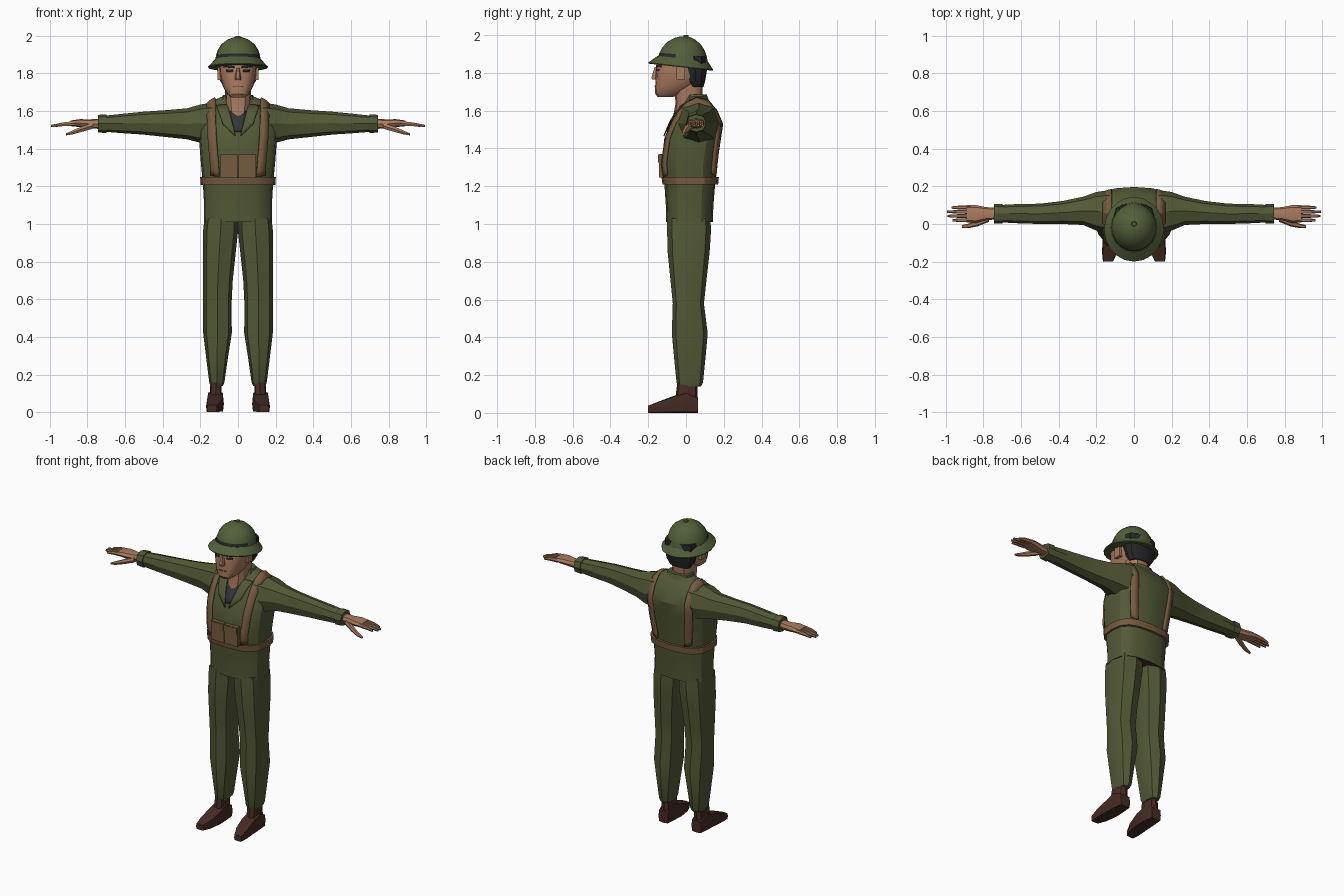
import bpy, bmesh, math
from mathutils import Vector
from mathutils.bvhtree import BVHTree

if "Cube" in bpy.data.objects:
    bpy.data.objects.remove(bpy.data.objects["Cube"])


def material(name, *rgb):
    m = bpy.data.materials.new(name)
    m.diffuse_color = (*rgb, 1)
    m.use_nodes = True
    m.node_tree.nodes["Principled BSDF"].inputs["Base Color"].default_value = m.diffuse_color
    return m


OLIVE = material("olive cloth", 0.085, 0.10, 0.037)
HELMET = material("helmet green", 0.085, 0.115, 0.042)
SKIN = material("skin", 0.40, 0.20, 0.115)
LEATHER = material("tan webbing", 0.18, 0.105, 0.05)
BOOT = material("dark brown leather", 0.06, 0.024, 0.016)
HAIR = material("black hair", 0.02, 0.02, 0.022)
SHIRT = material("grey undershirt", 0.035, 0.036, 0.042)

AXES = {'z': lambda t, a, b: (a, b, t),
        'x': lambda t, a, b: (t, a, b),
        'y': lambda t, a, b: (a, t, b)}


def finish(name, bm, mats, mirror=False, thick=0, angle=30):
    """Turn a bmesh into a named object, optionally mirrored and thickened."""
    bmesh.ops.recalc_face_normals(bm, faces=bm.faces[:])
    me = bpy.data.meshes.new(name)
    bm.to_mesh(me)
    bm.free()
    ob = bpy.data.objects.new(name, me)
    bpy.context.collection.objects.link(ob)
    for m in mats:
        me.materials.append(m)
    bpy.ops.object.select_all(action='DESELECT')
    ob.select_set(True)
    bpy.context.view_layer.objects.active = ob
    bpy.ops.object.shade_smooth_by_angle(angle=math.radians(angle))
    if thick:
        sol = ob.modifiers.new("thickness", 'SOLIDIFY')
        sol.thickness, sol.offset = thick, 0
    if mirror:
        ob.modifiers.new("mirror", 'MIRROR')
    return ob


def loft(name, axis, sections, mats, n=12, e=0.8, mirror=False, rule=None,
         shear=0, angle=30):
    """Skin rounded sections (t, a0, a1, b0, b1) placed along an axis."""
    if not isinstance(mats, list):
        mats = [mats]
    bm = bmesh.new()
    rings = []
    for t, a0, a1, b0, b1 in sections:
        ring = []
        for i in range(n):
            u = 2 * math.pi * i / n
            c, s = round(math.cos(u), 6), round(math.sin(u), 6)
            a = (a0 + a1) / 2 + (a1 - a0) / 2 * math.copysign(abs(c) ** e, c)
            b = (b0 + b1) / 2 + (b1 - b0) / 2 * math.copysign(abs(s) ** e, s)
            v = Vector(AXES[axis](t, a, b))
            v.z += shear * v.y
            ring.append(bm.verts.new(v))
        rings.append(ring)
    for r, q in zip(rings, rings[1:]):
        for i in range(n):
            bm.faces.new((r[i], r[(i + 1) % n], q[(i + 1) % n], q[i]))
    bm.faces.new(rings[0])
    bm.faces.new(rings[-1])
    bm.normal_update()
    if rule:
        for f in bm.faces:
            f.material_index = rule(f.calc_center_median(), f)
    return finish(name, bm, mats, mirror, angle=angle)


def body(rows):
    """Sections that are symmetric in x: (z, half width, front, back)."""
    return [(z, -w, w, f, b) for z, w, f, b in rows]


def tree_of(ob):
    me = ob.data
    return BVHTree.FromPolygons([v.co for v in me.vertices],
                                [p.vertices[:] for p in me.polygons])


def sheet(name, points, mat, mirror=False, thick=0.006):
    """Thin sheet from a grid of points."""
    bm = bmesh.new()
    grid = [[bm.verts.new(p) for p in row] for row in points]
    for r, q in zip(grid, grid[1:]):
        for i in range(len(r) - 1):
            bm.faces.new((r[i], r[i + 1], q[i + 1], q[i]))
    return finish(name, bm, [mat], mirror, thick)


def front_plate(name, tree, corners, mat, mirror=False, lift=0.004, n=4):
    """Plate laid on the front of a part; corners are four (x, z) pairs."""
    A, B, C, D = [Vector(c) for c in corners]
    rows = []
    for j in range(n + 1):
        row = []
        for i in range(n + 1):
            p = A.lerp(B, i / n).lerp(D.lerp(C, i / n), j / n)
            hit = tree.ray_cast(Vector((p.x, -1, p.y)), Vector((0, 1, 0)))[0]
            row.append((p.x, (hit.y if hit else 0) - lift, p.y))
        rows.append(row)
    return sheet(name, rows, mat, mirror)


def box(name, lo, hi, mat, mirror=False):
    bm = bmesh.new()
    bmesh.ops.create_cube(bm, size=1)
    lo, hi = Vector(lo), Vector(hi)
    for v in bm.verts:
        v.co = (lo + hi) / 2 + v.co * (hi - lo)
    return finish(name, bm, [mat], mirror)


# Jacket, with a dark underside
jacket = loft("jacket", 'z', body([
    (1.01, .182, -.105, .142), (1.10, .18, -.107, .145), (1.22, .187, -.115, .155),
    (1.32, .197, -.13, .165), (1.45, .207, -.115, .185), (1.53, .205, -.085, .197),
    (1.60, .188, -.045, .167), (1.645, .155, 0, .13), (1.675, .09, .02, .105)]),
    [OLIVE, BOOT], n=16, e=.72, rule=lambda c, f: int(c.z < 1.02))
chest = tree_of(jacket)
loft("collar", 'z', body([(1.63, .105, -.025, .13), (1.685, .08, .0, .11)]), OLIVE)
front_plate("undershirt", chest, [(-.045, 1.60), (.045, 1.60), (.018, 1.49), (-.018, 1.49)], SHIRT)
front_plate("lapel", chest, [(.055, 1.635), (.115, 1.63), (.08, 1.53), (.012, 1.465)],
            OLIVE, True, lift=.009)

# Trousers
loft("trouser_leg", 'z', [
    (1.03, 0, .178, -.10, .13), (.96, 0, .186, -.10, .132), (.85, .012, .187, -.097, .125),
    (.70, .028, .186, -.082, .108), (.58, .034, .186, -.07, .095), (.42, .033, .185, -.075, .115),
    (.28, .055, .168, -.062, .102), (.16, .072, .153, -.05, .09), (.14, .08, .147, -.04, .08)],
    OLIVE, n=8, e=.75, mirror=True)

# Boots
loft("boot_shaft", 'z', [(.17, .088, .145, -.045, .06), (.05, .085, .155, -.06, .062)],
     BOOT, n=8, e=.6, mirror=True)
loft("boot_foot", 'y', [
    (.064, .085, .155, 0, .08), (0, .077, .163, 0, .11), (-.07, .075, .166, 0, .088),
    (-.15, .088, .17, 0, .058), (-.2, .112, .165, 0, .038)], BOOT, n=8, e=.3, mirror=True)

# Sleeves and cuffs
loft("sleeve", 'x', [
    (.13, -.05, .18, 1.42, 1.645), (.20, -.035, .17, 1.432, 1.635), (.27, -.005, .145, 1.45, 1.615),
    (.38, 0, .122, 1.462, 1.605), (.50, 0, .108, 1.475, 1.597), (.62, .004, .106, 1.483, 1.585),
    (.73, .01, .1, 1.492, 1.573)], OLIVE, n=8, mirror=True)
loft("cuff", 'x', [(.70, .002, .107, 1.483, 1.583), (.745, .003, .106, 1.487, 1.58)],
     OLIVE, n=8, mirror=True)

# Hands
loft("palm", 'x', [(.72, .025, .085, 1.505, 1.56), (.79, .02, .09, 1.508, 1.556),
                   (.84, .005, .1, 1.515, 1.557), (.89, .008, .1, 1.52, 1.55)],
     SKIN, n=8, mirror=True)
for i, tip in enumerate((.965, .99, .993, .97)):
    y = .02 + .0225 * i
    loft(f"finger_{i + 1}", 'x', [
        (.87, y - .011, y + .011, 1.522, 1.548), (.93, y - .01, y + .01, 1.519, 1.541),
        (tip, y - .006, y + .006, 1.515, 1.528)], SKIN, n=6, mirror=True)
loft("thumb", 'x', [(.77, .012, .05, 1.505, 1.54), (.83, -.012, .022, 1.488, 1.52),
                    (.88, -.022, .002, 1.475, 1.498), (.915, -.022, -.006, 1.47, 1.482)],
     SKIN, n=6, mirror=True)

# Neck and head
loft("neck", 'z', body([(1.56, .05, -.07, .07), (1.64, .066, -.055, .085), (1.78, .072, -.07, .09)]),
     SKIN)
head = loft("head", 'z', body([
    (1.672, .035, -.15, -.07), (1.69, .058, -.163, -.02), (1.73, .08, -.163, .05),
    (1.78, .095, -.16, .085), (1.84, .1, -.158, .098), (1.90, .1, -.13, .095)]),
    SKIN, n=16, e=.75)
face = tree_of(head)
loft("nose", 'z', [(1.765, -.016, .016, -.182, -.14), (1.775, -.017, .017, -.186, -.14),
                   (1.83, -.008, .008, -.168, -.14)], SKIN, n=6)
box("ear", (.085, -.05, 1.765), (.109, -.005, 1.84), SKIN, True)
loft("hair", 'z', body([(1.725, .07, .02, .092), (1.76, .095, .0, .102), (1.82, .107, -.015, .112),
                        (1.89, .106, -.02, .108)]), HAIR)
front_plate("eyebrow", face, [(.02, 1.838), (.075, 1.842), (.075, 1.832), (.02, 1.828)], HAIR, True, .001)
front_plate("eye", face, [(.026, 1.82), (.062, 1.82), (.06, 1.809), (.028, 1.809)], SHIRT, True, .001)
front_plate("mouth", face, [(-.028, 1.733), (.028, 1.733), (.024, 1.727), (-.024, 1.727)], LEATHER, lift=.001)

# Helmet with flared brim, dark front band and top knob
loft("helmet_brim", 'z', body([(1.827, .158, -.198, .142), (1.832, .159, -.2, .144),
                               (1.874, .122, -.15, .115)]), HELMET, n=20, e=1, shear=-.11)
loft("helmet_dome", 'z', body([
    (1.868, .121, -.149, .115), (1.895, .117, -.14, .11), (1.925, .107, -.125, .1),
    (1.955, .088, -.1, .08), (1.98, .055, -.062, .05), (1.992, .02, -.025, .018)]),
    [HELMET, HAIR], n=20, e=1, shear=-.08,
    rule=lambda c, f: int(c.y < -.06 and c.z < 1.899 and abs(f.normal.z) < .9), angle=40)
loft("helmet_knob", 'z', body([(1.985, .016, -.016, .016), (2.0, .012, -.012, .012)]), HELMET, n=8)

# Belt and chest pouches
loft("belt", 'z', body([(1.208, .199, -.124, .17), (1.25, .201, -.13, .174)]), LEATHER, n=16, e=.72)
box("pouch", (.002, -.144, 1.245), (.096, -.09, 1.37), LEATHER, True)
box("pouch_flap", (.004, -.149, 1.325), (.094, -.143, 1.368), LEATHER, True)

# Shoulder straps wrapped over the jacket
rows = []
for k in range(25):
    a = math.radians(213 - 253 * k / 24)
    ray = Vector((0, math.cos(a), math.sin(a)))
    x = .106 + .014 * math.sin(a)
    row = []
    for dx in (0, .022, .044):
        hit = chest.ray_cast(Vector((x + dx, .04, 1.35)), ray)[0]
        row.append(hit + ray * .007)
    rows.append(row)
sheet("shoulder_strap", rows, LEATHER, True, .012)
